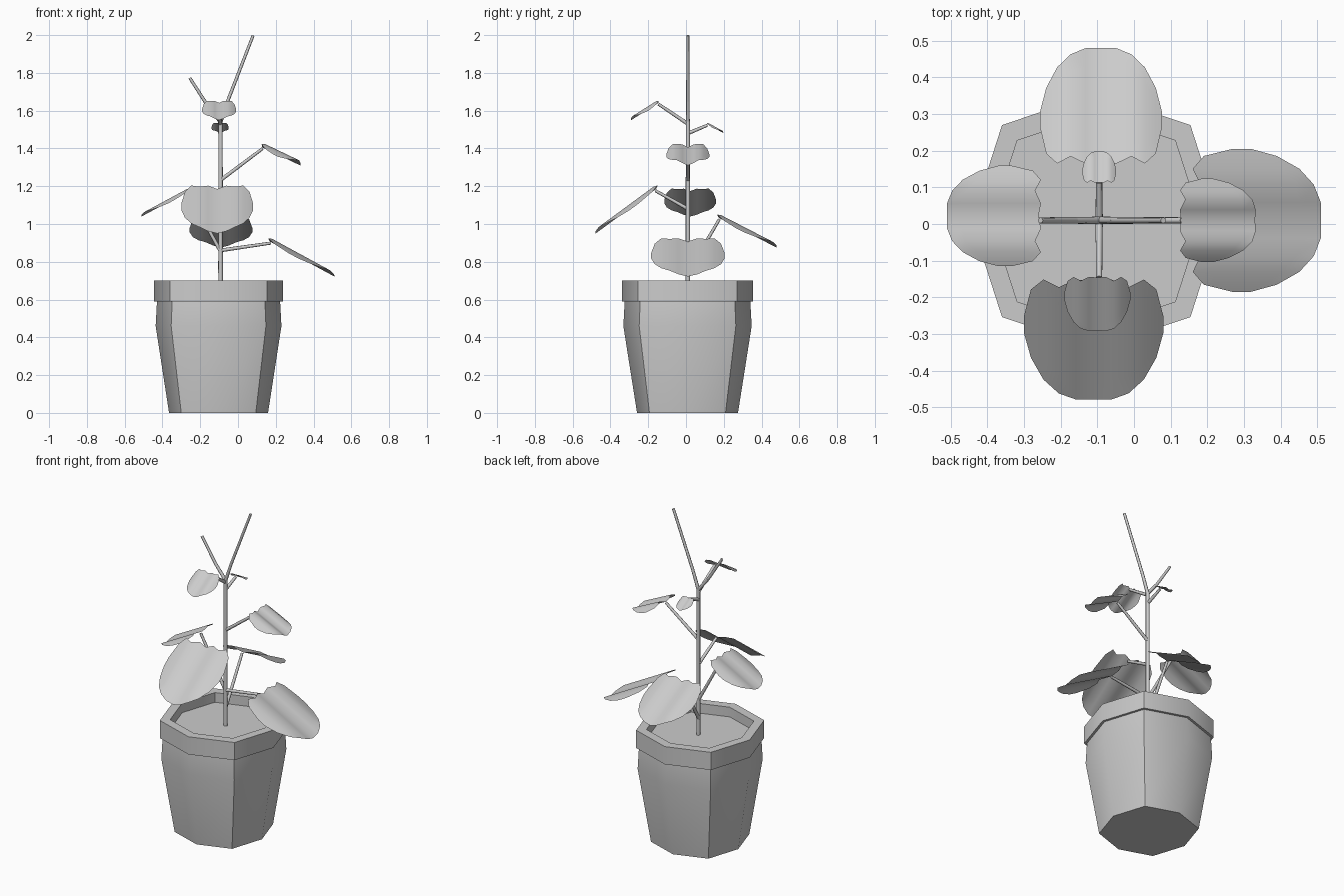
import bpy, bmesh, math
from mathutils import Vector, Matrix

cube = bpy.data.objects.get("Cube")
if cube:
    bpy.data.objects.remove(cube, do_unlink=True)

grey = bpy.data.materials.new("plain_grey")
grey.use_nodes = True
grey.diffuse_color = (0.6, 0.6, 0.6, 1)
grey.node_tree.nodes["Principled BSDF"].inputs["Base Color"].default_value = (0.6, 0.6, 0.6, 1)

CENTRE = Vector((-0.095, 0.01, 0))


def finish(bm, name, angle=45):
    mesh = bpy.data.meshes.new(name)
    bm.to_mesh(mesh)
    bm.free()
    mesh.materials.append(grey)
    mesh.shade_smooth()
    mesh.set_sharp_from_angle(angle=math.radians(angle))
    obj = bpy.data.objects.new(name, mesh)
    bpy.context.collection.objects.link(obj)
    return obj


def rod(name, points, radii):
    """Tapered tube through the points."""
    bm = bmesh.new()
    for i in range(len(points) - 1):
        a, b = Vector(points[i]), Vector(points[i + 1])
        turn = (b - a).to_track_quat("Z", "Y").to_matrix().to_4x4()
        bmesh.ops.create_cone(bm, cap_ends=True, segments=8, radius1=radii[i],
                              radius2=radii[i + 1], depth=(b - a).length,
                              matrix=Matrix.Translation((a + b) / 2) @ turn)
    return finish(bm, name, 50)


# Eight-sided pot with rim and soil, turned from one profile
def pot(name, profile, cap_first, cap_last):
    bm = bmesh.new()
    rings = []
    for r, z in profile:
        ring = []
        for k in range(8):
            a = k * math.pi / 4
            s = r * (1.065 if k % 2 else 1)
            ring.append(bm.verts.new((s * math.cos(a) - 0.103, s * 1.02 * math.sin(a) + 0.008, z)))
        rings.append(ring)
    for low, high in zip(rings, rings[1:]):
        for k in range(8):
            n = (k + 1) % 8
            bm.faces.new((low[k], low[n], high[n], high[k]))
    if cap_first:
        bm.faces.new(rings[0][::-1])
    if cap_last:
        bm.faces.new(rings[-1])
    return finish(bm, name)


pot("pot_body", [(0.262, 0), (0.333, 0.46), (0.326, 0.59)], True, False)
pot("pot_rim", [(0.326, 0.59), (0.341, 0.59), (0.341, 0.7), (0.286, 0.7), (0.286, 0.64)], False, False)
pot("soil", [(0.287, 0.635), (0.286, 0.64)], False, True)

# Stem with a forked top
rod("stem", [(-0.092, 0.01, 0.63), (-0.092, 0.01, 1.545)], [0.012, 0.011])
rod("right_fork", [(-0.092, 0.01, 1.54), (-0.055, 0.01, 1.65), (0.08, 0.01, 1.998)], [0.01, 0.009, 0.008])
rod("left_fork", [(-0.092, 0.01, 1.54), (-0.16, 0.01, 1.625), (-0.255, 0.01, 1.773)], [0.01, 0.009, 0.008])

# Half outline of a leaf: across, start along, end along
OUTLINE = [(0, 0.04, 1), (0.25, 0, 0.985), (0.5, 0.05, 0.92), (0.72, 0.0, 0.82),
           (0.9, 0.1, 0.66), (1, 0.33, 0.47)]
WAVE = [0, 0.55, 1, 0.6, 0, -0.4]
ROWS = 6


def leaf(name, heading, root_z, base, tip, width, wave, shift=0):
    """Stalk and wavy leaf growing outward; base and tip are (distance, height)."""
    turn = Matrix.Translation(CENTRE) @ Matrix.Rotation(math.radians(heading), 4, "Z")
    base, tip = Vector((base[0], 0, base[1])), Vector((tip[0], 0, tip[1]))
    along = tip - base
    normal = Vector((-along.z, 0, along.x)).normalized()
    bm = bmesh.new()
    columns = []
    right = [(-v, a, b, w) for (v, a, b), w in zip(OUTLINE, WAVE)]
    left = [(v, a, b, w) for (v, a, b), w in zip(OUTLINE, WAVE)]
    for v, a, b, w in right[:0:-1] + left:
        column = []
        for i in range(ROWS + 1):
            u = a + (b - a) * i / ROWS
            p = base + along * u + normal * wave * w + Vector((0, v * width + shift, 0))
            column.append(bm.verts.new(turn @ p))
        columns.append(column)
    for c, d in zip(columns, columns[1:]):
        for i in range(ROWS):
            bm.faces.new((c[i], c[i + 1], d[i + 1], d[i]))
    finish(bm, name + "_leaf", 60)
    rod(name + "_stalk", [turn @ Vector((0, 0, root_z)), turn @ (base + along * 0.06 - normal * 0.005)],
        [0.01, 0.008])


# Leaves alternate around the stem, smaller toward the top
leaf("low_left", 0, 0.86, (0.25, 0.915), (0.605, 0.722), 0.195, 0.018)
leaf("low_back", 90, 0.74, (0.15, 1.04), (0.47, 0.875), 0.166, 0.018, -0.005)
leaf("low_right", 180, 0.86, (0.155, 1.18), (0.415, 1.04), 0.137, 0.014, -0.012)
leaf("low_front", 270, 1.08, (0.155, 1.195), (0.488, 0.95), 0.19, 0.018, -0.015)
leaf("high_left", 0, 1.23, (0.215, 1.41), (0.425, 1.31), 0.114, 0.022)
leaf("high_front", 270, 1.53, (0.15, 1.645), (0.3, 1.55), 0.09, 0.014, -0.005)
leaf("high_back", 90, 1.48, (0.1, 1.53), (0.187, 1.482), 0.046, 0.008)
